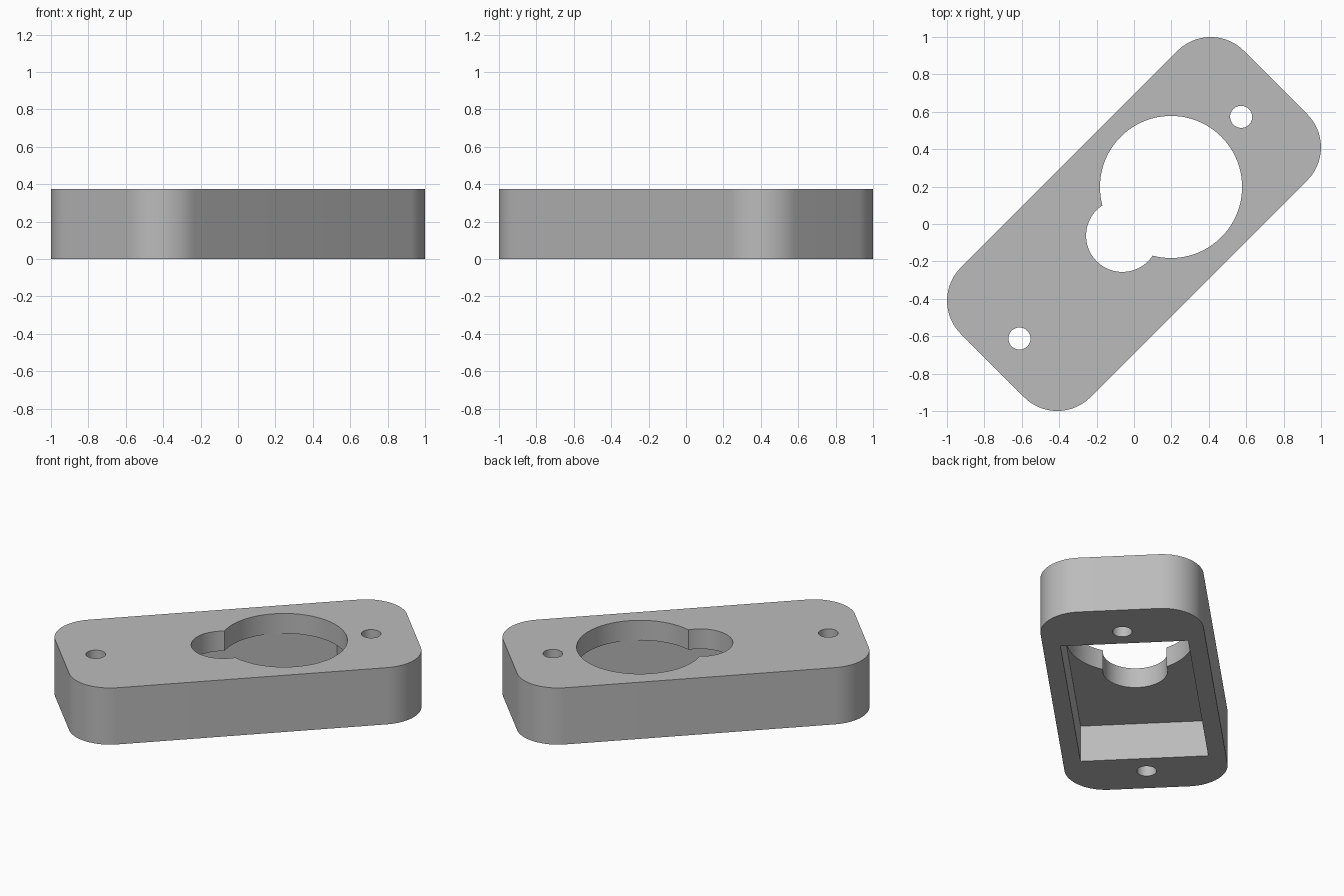
import bpy, bmesh
from math import pi, radians, sin, cos
from mathutils import Matrix

old = bpy.data.objects.get("Cube")
if old:
    bpy.data.objects.remove(old, do_unlink=True)

# Plate dimensions, measured along its own long axis (u) and short axis (v)
HALF_LENGTH, HALF_WIDTH, HEIGHT = 1.07, 0.49, 0.375
CORNER = 0.25
POCKET_DEPTH = 0.243
TURN = Matrix.Rotation(radians(45), 4, 'Z')

grey = bpy.data.materials.new("plain grey")
grey.use_nodes = True
colour = (0.5, 0.5, 0.5, 1)
grey.diffuse_color = colour
grey.node_tree.nodes["Principled BSDF"].inputs["Base Color"].default_value = colour


def prism(name, outline, z0, z1):
    """Extrude a closed outline from z0 to z1, turned onto the diagonal."""
    bm = bmesh.new()
    base = bm.faces.new([bm.verts.new((u, v, z0)) for u, v in outline])
    top = bmesh.ops.extrude_face_region(bm, geom=[base])["geom"]
    bmesh.ops.translate(bm, vec=(0, 0, z1 - z0),
                        verts=[g for g in top if isinstance(g, bmesh.types.BMVert)])
    bmesh.ops.recalc_face_normals(bm, faces=bm.faces)
    bm.transform(TURN)
    mesh = bpy.data.meshes.new(name)
    bm.to_mesh(mesh)
    bm.free()
    mesh.materials.append(grey)
    obj = bpy.data.objects.new(name, mesh)
    bpy.context.collection.objects.link(obj)
    return obj


def arc(u, v, r, start, sweep, steps):
    return [(u + r * cos(start + sweep * i / steps),
             v + r * sin(start + sweep * i / steps)) for i in range(steps + 1)]


def circle(u, r, steps=96):
    return arc(u, 0, r, 0, 2 * pi, steps)[:-1]


def rectangle(u0, u1, half):
    return [(u0, -half), (u1, -half), (u1, half), (u0, half)]


# Rounded block
outline = []
for i, (su, sv) in enumerate([(1, 1), (-1, 1), (-1, -1), (1, -1)]):
    outline += arc(su * (HALF_LENGTH - CORNER), sv * (HALF_WIDTH - CORNER),
                   CORNER, i * pi / 2, pi / 2, 20)
block = prism("mounting_block", outline, 0, HEIGHT)

# Underside pocket, keyhole opening and the two screw holes
cutters = [
    prism("pocket_cutter", rectangle(-0.715, 0.67, 0.384), -0.1, POCKET_DEPTH),
    prism("large_opening_cutter", circle(0.28, 0.38), 0.1, 0.5),
    prism("small_opening_cutter", circle(-0.088, 0.194), 0.1, 0.5),
    prism("near_screw_cutter", circle(0.81, 0.059, 48), -0.1, 0.5),
    prism("far_screw_cutter", circle(-0.866, 0.059, 48), -0.1, 0.5),
]
bpy.ops.object.select_all(action='DESELECT')
bpy.context.view_layer.objects.active = block
block.select_set(True)
for cutter in cutters:
    cutter.hide_render = True
    mod = block.modifiers.new(cutter.name, 'BOOLEAN')
    mod.operation, mod.solver, mod.object = 'DIFFERENCE', 'EXACT', cutter
    bpy.ops.object.modifier_apply(modifier=mod.name)
    bpy.data.objects.remove(cutter, do_unlink=True)

bpy.ops.object.shade_smooth_by_angle(angle=radians(30))
